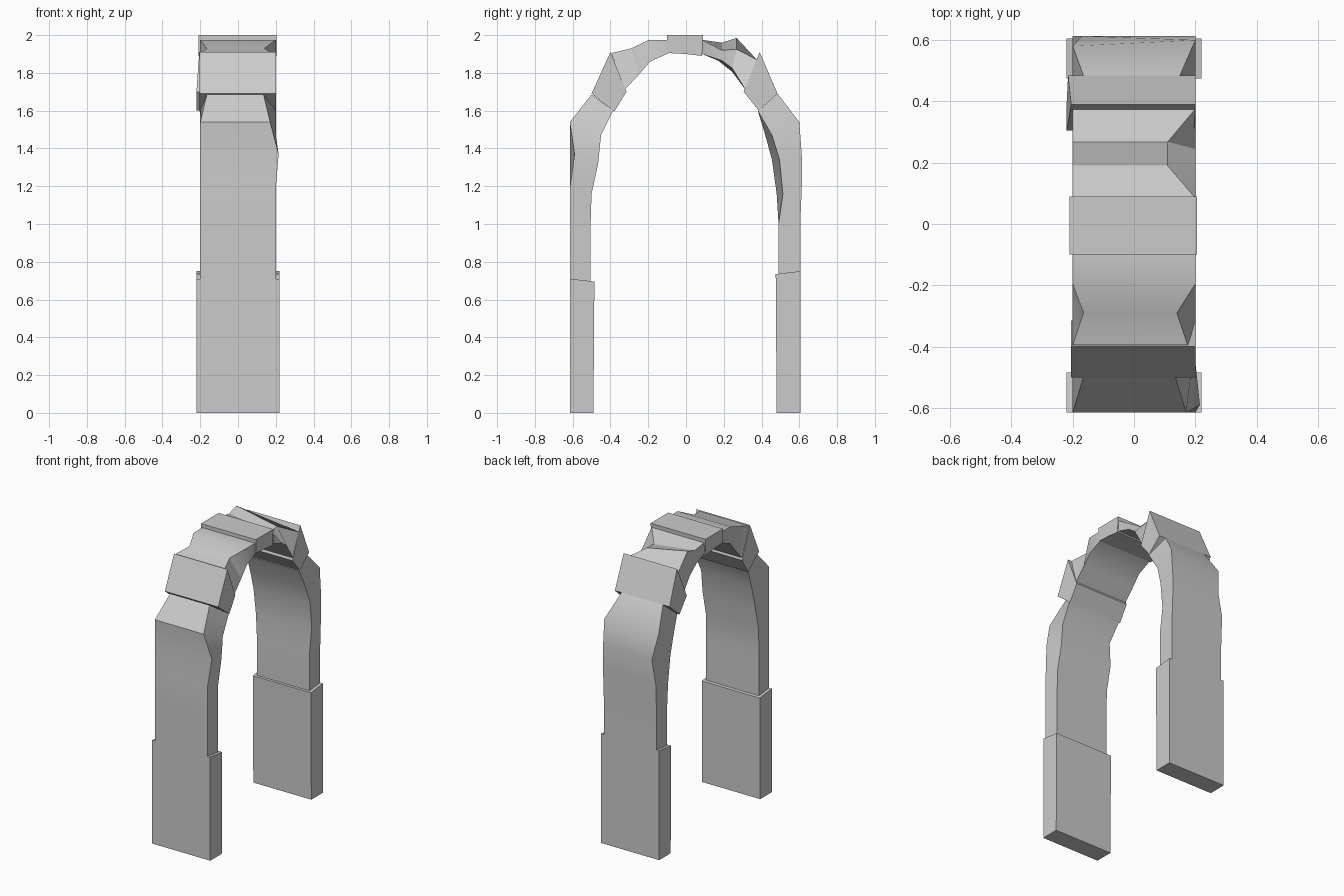
import bpy, bmesh
from mathutils import Vector

if "Cube" in bpy.data.objects:
    bpy.data.objects.remove(bpy.data.objects["Cube"])


def finish(name, bm, smooth):
    bmesh.ops.recalc_face_normals(bm, faces=bm.faces)
    mesh = bpy.data.meshes.new(name)
    bm.to_mesh(mesh)
    bm.free()
    obj = bpy.data.objects.new(name, mesh)
    bpy.context.collection.objects.link(obj)
    if smooth:
        bpy.ops.object.select_all(action='DESELECT')
        obj.select_set(True)
        bpy.context.view_layer.objects.active = obj
        bpy.ops.object.shade_smooth_by_angle(angle=0.5)
    return obj


def block(name, profile, x0, x1, shifts={}):
    """Extrude a yz profile from x0 to x1; shifts move left-side corners in x."""
    bm = bmesh.new()
    n = len(profile)
    left = [bm.verts.new((x0 + shifts.get(i, 0), y, z)) for i, (y, z) in enumerate(profile)]
    right = [bm.verts.new((x1, y, z)) for y, z in profile]
    bm.faces.new(left)
    bm.faces.new(right)
    for i in range(n):
        j = (i + 1) % n
        bm.faces.new((left[i], left[j], right[j], right[i]))
    return finish(name, bm, False)


def worn_span(name, rings, chips, half=0.2):
    """Loft rings (outer y, z, inner y, z); chips offset single corners.
    Corners: 0 outer left, 1 outer right, 2 inner right, 3 inner left."""
    bm = bmesh.new()
    loops = []
    for r, (yo, zo, yi, zi) in enumerate(rings):
        pts = [(-half, yo, zo), (half, yo, zo), (half, yi, zi), (-half, yi, zi)]
        loops.append([bm.verts.new(Vector(p) + Vector(chips.get((r, c), (0, 0, 0))))
                      for c, p in enumerate(pts)])
    bm.faces.new(loops[0])
    bm.faces.new(loops[-1])
    for a, b in zip(loops, loops[1:]):
        for i in range(4):
            j = (i + 1) % 4
            bm.faces.new((a[i], a[j], b[j], b[i]))
    return finish(name, bm, True)


# Plinth blocks at the feet
block("front_plinth", [(-.615, 0), (-.49, 0), (-.485, .695), (-.615, .71)], -.22, .22)
block("back_plinth", [(.48, 0), (.605, 0), (.605, .75), (.475, .735)], -.22, .22)

# Raised blocks at the shoulders and crown
block("front_shoulder_block",
      [(-.40, 1.91), (-.315, 1.70), (-.38, 1.595), (-.50, 1.69)], -.205, .20)
block("back_shoulder_block",
      [(.39, 1.91), (.485, 1.69), (.385, 1.60), (.305, 1.70)], -.205, .20,
      {1: -.01, 2: -.015, 3: -.015})
block("crown_block",
      [(-.10, 2), (.09, 2), (.085, 1.89), (0, 1.9), (-.09, 1.905), (-.10, 1.91)], -.21, .205)

# Legs, worn along their edges
worn_span("front_leg", [
    (-.615, .69, -.505, .69), (-.615, 1.0, -.505, 1.0), (-.615, 1.19, -.50, 1.16),
    (-.615, 1.37, -.465, 1.32), (-.615, 1.54, -.45, 1.47), (-.50, 1.685, -.385, 1.60)],
    {(3, 1): (.015, .025, 0), (4, 1): (-.03, 0, 0), (5, 0): (.035, 0, 0),
     (5, 1): (-.065, 0, 0), (4, 3): (.02, 0, 0)})
worn_span("back_leg", [
    (.605, .73, .49, .73), (.605, 1.0, .49, 1.0), (.613, 1.2, .48, 1.16),
    (.613, 1.36, .455, 1.34), (.60, 1.54, .42, 1.47), (.485, 1.69, .38, 1.60)],
    {(2, 2): (0, .033, 0), (3, 2): (0, .04, 0), (4, 2): (-.01, .035, 0),
     (4, 0): (0, -.02, 0), (5, 0): (.035, 0, 0), (5, 1): (-.05, 0, 0),
     (3, 0): (.03, 0, 0)})

# Upper arch curves, with chipped top edges
worn_span("front_arch", [
    (-.09, 1.975, -.09, 1.905), (-.195, 1.975, -.19, 1.86),
    (-.29, 1.93, -.25, 1.79), (-.395, 1.905, -.325, 1.71)],
    {(2, 0): (.035, 0, 0), (2, 1): (-.06, 0, 0), (3, 1): (-.025, 0, 0)})
worn_span("back_arch", [
    (.085, 1.975, .085, 1.90), (.19, 1.96, .17, 1.865),
    (.268, 1.985, .245, 1.805), (.375, 1.87, .315, 1.71)],
    {(1, 1): (-.09, 0, -.04), (2, 1): (-.09, 0, -.06),
     (1, 2): (0, .02, 0), (2, 2): (0, 0, .02)})
